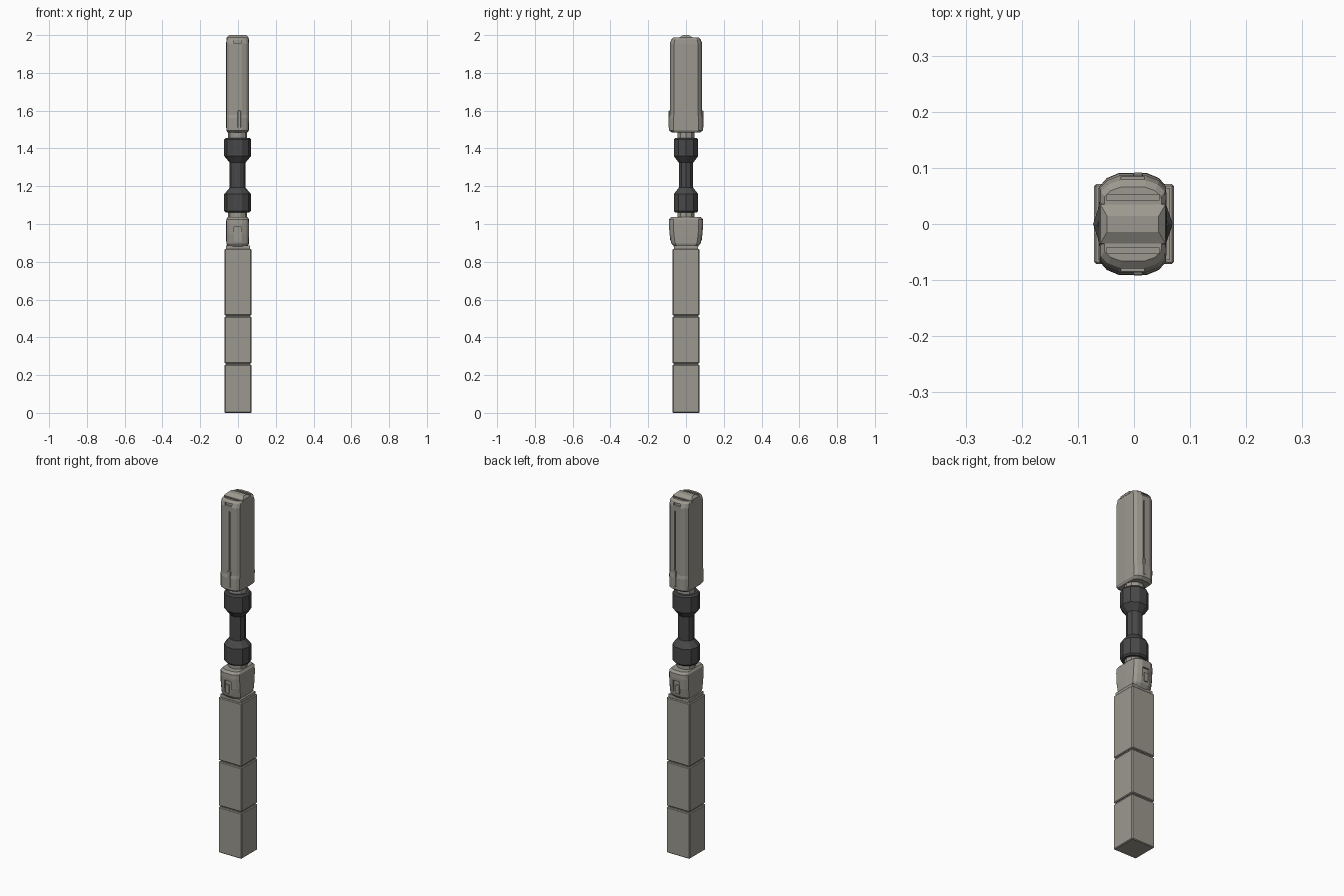
import bpy, bmesh, math

if "Cube" in bpy.data.objects:
    bpy.data.objects.remove(bpy.data.objects["Cube"])


def material(name, rgb):
    m = bpy.data.materials.new(name)
    m.diffuse_color = (*rgb, 1)
    m.use_nodes = True
    m.node_tree.nodes["Principled BSDF"].inputs["Base Color"].default_value = m.diffuse_color
    return m


STONE = material("warm grey", (0.33, 0.315, 0.275))
DARK = material("charcoal", (0.065, 0.065, 0.066))
CX = -0.002  # upper half sits a hair left of the post


def finish(bm, name, mat):
    bmesh.ops.recalc_face_normals(bm, faces=bm.faces[:])
    me = bpy.data.meshes.new(name)
    bm.to_mesh(me)
    bm.free()
    me.materials.append(mat)
    ob = bpy.data.objects.new(name, me)
    bpy.context.collection.objects.link(ob)
    return ob


def loft(name, rings, mat):
    """Skin a stack of equal-length rings of (x, y, z) points."""
    bm = bmesh.new()
    vs = [[bm.verts.new(p) for p in r] for r in rings]
    n = len(vs[0])
    for a, b in zip(vs, vs[1:]):
        for i in range(n):
            j = (i + 1) % n
            bm.faces.new((a[i], a[j], b[j], b[i]))
    bm.faces.new(vs[0][::-1])
    bm.faces.new(vs[-1])
    return finish(bm, name, mat)


def box(name, x, y, z, mat, bevel=0):
    bm = bmesh.new()
    bmesh.ops.create_cube(bm, size=1)
    for v in bm.verts:
        v.co = [lo + (c + 0.5) * (hi - lo) for c, (lo, hi) in zip(v.co, (x, y, z))]
    if bevel:
        bmesh.ops.bevel(bm, geom=bm.edges[:], offset=bevel, segments=1, affect='EDGES')
    return finish(bm, name, mat)


def shell_ring(hx, hy, z):
    """Plan outline: faintly ridged sides, chamfered narrow ends."""
    q = [(hx, 0), (hx * 0.97, hy * 0.74), (hx * 0.76, hy * 0.9), (hx * 0.4, hy)]
    pts = q + [(-x, y) for x, y in q[:0:-1]]
    pts += [(-x, -y) for x, y in pts]
    return [(x + CX, y, z) for x, y in pts]


def round_ring(r, z, n=10, sy=0.96):
    return [(r * math.cos(2 * math.pi * i / n) + CX,
             r * sy * math.sin(2 * math.pi * i / n), z) for i in range(n)]


def cut(target, x, y, z):
    c = box("cutter", x, y, z, STONE)
    c.hide_render = True
    m = target.modifiers.new("cut", 'BOOLEAN')
    m.operation = 'DIFFERENCE'
    m.solver = 'EXACT'
    m.object = c
    bpy.context.view_layer.objects.active = target
    bpy.ops.object.modifier_apply(modifier=m.name)
    bpy.data.objects.remove(c, do_unlink=True)


# Square post of three blocks with thin joints
W = 0.0715
for name, z0, z1 in (("lower_post", 0, 0.255), ("middle_post", 0.262, 0.509),
                     ("upper_post", 0.516, 0.868)):
    box(name, (-W, W), (-W, W), (z0, z1), STONE, 0.004)
box("post_core", (-0.064, 0.064), (-0.064, 0.064), (0.1, 0.885), STONE)

# Collar between post and grip
collar = loft("collar", [shell_ring(*s) for s in (
    (0.052, 0.062, 0.878), (0.06, 0.078, 0.898), (0.061, 0.087, 0.945),
    (0.061, 0.091, 1.0), (0.06, 0.09, 1.025), (0.052, 0.078, 1.037))], STONE)

# Necks either side of the grip
loft("lower_neck", [round_ring(0.05, 1.03), round_ring(0.05, 1.07)], STONE)
loft("upper_neck", [round_ring(0.05, 1.45), round_ring(0.05, 1.495)], STONE)

# Spindle-shaped dark grip
loft("grip", [round_ring(r, z) for r, z in (
    (0.063, 1.062), (0.071, 1.07), (0.071, 1.158), (0.042, 1.192),
    (0.042, 1.325), (0.071, 1.36), (0.071, 1.447), (0.063, 1.456))], DARK)

# Tall head
head = loft("head", [shell_ring(*s) for s in (
    (0.052, 0.075, 1.484), (0.06, 0.09, 1.496), (0.061, 0.09, 1.56),
    (0.061, 0.086, 1.578), (0.061, 0.086, 1.955), (0.059, 0.078, 1.978),
    (0.052, 0.066, 1.988))], STONE)

# Raised bar over the top of the head
loft("top_bar", [[(CX + sx * x, y * sy, z) for sx, sy in
                  ((-1, -1), (1, -1), (1, 1), (-1, 1))]
                 for x, y, z in ((0.06, 0.037, 1.975), (0.058, 0.035, 1.988),
                                 (0.046, 0.014, 2.0))], STONE)

for s in (-1, 1):
    def span(a, b):
        return tuple(sorted((s * a, s * b)))
    # top slots, end windows, long groove and collar latch recess
    cut(head, (CX - 0.047, CX + 0.047), span(0.042, 0.053), (1.977, 2.02))
    cut(head, (CX - 0.021, CX + 0.021), span(0.072, 0.12), (1.958, 1.973))
    cut(head, (CX + 0.006, CX + 0.014), span(0.08, 0.12), (1.53, 1.93))
    cut(collar, (CX - 0.02, CX + 0.02), span(0.08, 0.12), (0.905, 0.985))
    end = "front" if s < 0 else "back"
    box(end + "_latch", (CX - 0.016, CX + 0.006), span(0.07, 0.086),
        (0.912, 0.96), STONE)
    box(end + "_clip", (CX + 0.0, CX + 0.018), span(0.08, 0.0915),
        (1.51, 1.6), STONE, 0.002)
